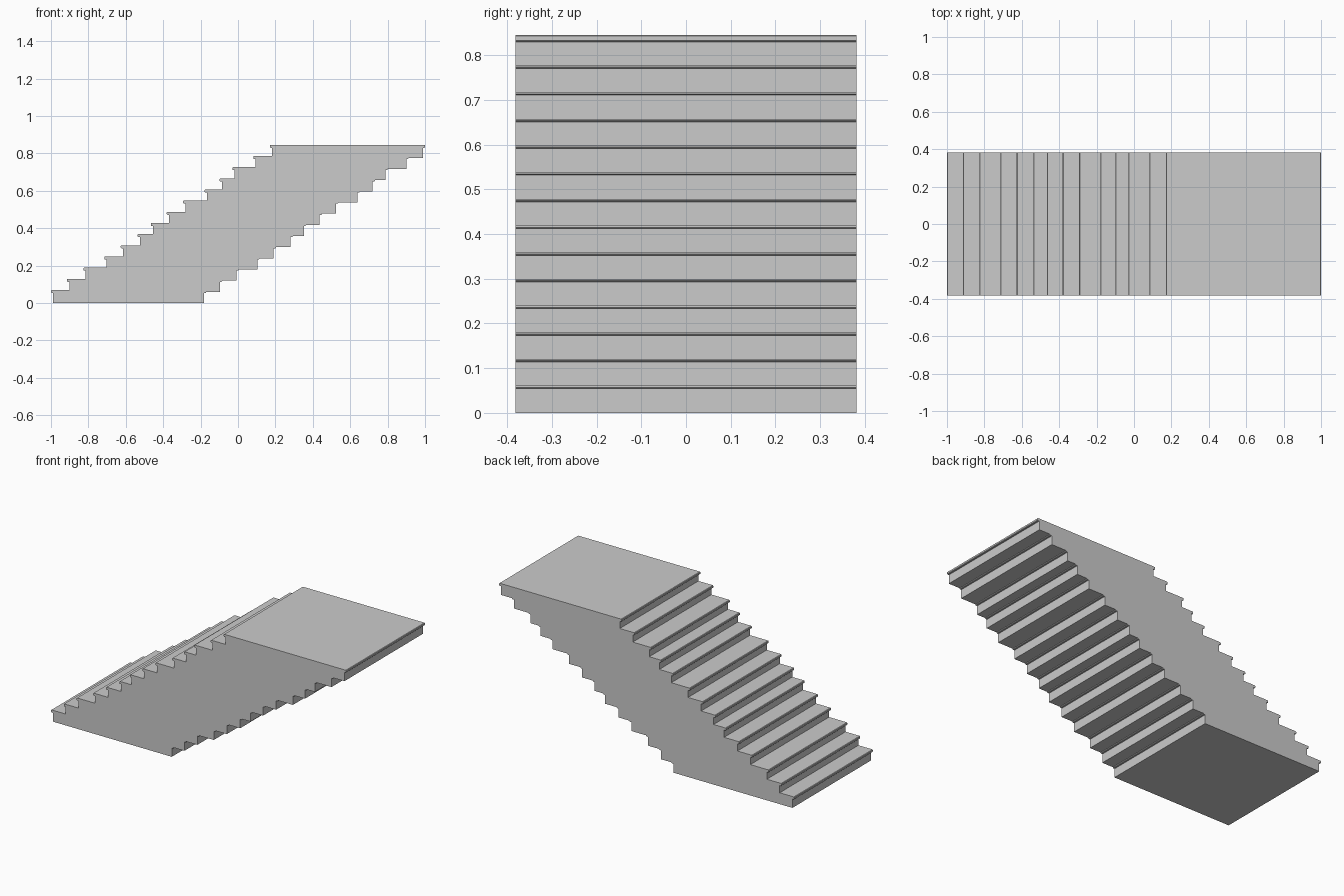
import bpy, bmesh

if "Cube" in bpy.data.objects:
    bpy.data.objects.remove(bpy.data.objects["Cube"])

# Nosing positions of the treads, bottom to top (steps are uneven)
NOSES = [-1.0, -0.914, -0.827, -0.715, -0.627, -0.537, -0.466,
         -0.381, -0.293, -0.179, -0.098, -0.030, 0.082, 0.170]
RISE, TOP0 = 0.0597, 0.0695      # step height, top of the first tread
THICK, OVER, CH = 0.0155, 0.012, 0.003   # nosing thickness, overhang, edge chamfer
LENGTH, HALF = 0.83, 0.381       # tread length including noses, half width

left, right = [], []
last = len(NOSES) - 1
for i, x in enumerate(NOSES):
    bottom, top = RISE * i, TOP0 + RISE * i
    under = top - THICK
    end = x + LENGTH
    # upper flight: riser then protruding nosing
    start = 0 if i == 0 else top - RISE
    left += [(x + OVER, start), (x + OVER, under), (x + CH, under),
             (x, under + CH), (x, top - CH), (x + CH, top)]
    # underside flight: riser then nosing, meeting the slab above
    right += [(end - OVER, bottom), (end - OVER, under),
              (end - CH, under), (end, under + CH)]
    if i == last:
        right += [(end, top - CH), (end - CH, top)]
    else:
        right += [(end, RISE * (i + 1))]

# Stair flight: one profile extruded across the width
bm = bmesh.new()
face = bm.faces.new([bm.verts.new((x, -HALF, z)) for x, z in left + right[::-1]])
ext = bmesh.ops.extrude_face_region(bm, geom=[face])
bmesh.ops.translate(bm, vec=(0, 2 * HALF, 0),
                    verts=[g for g in ext["geom"] if isinstance(g, bmesh.types.BMVert)])
bmesh.ops.recalc_face_normals(bm, faces=bm.faces)
mesh = bpy.data.meshes.new("stair_flight")
bm.to_mesh(mesh)
bm.free()
bpy.context.collection.objects.link(bpy.data.objects.new("stair_flight", mesh))
